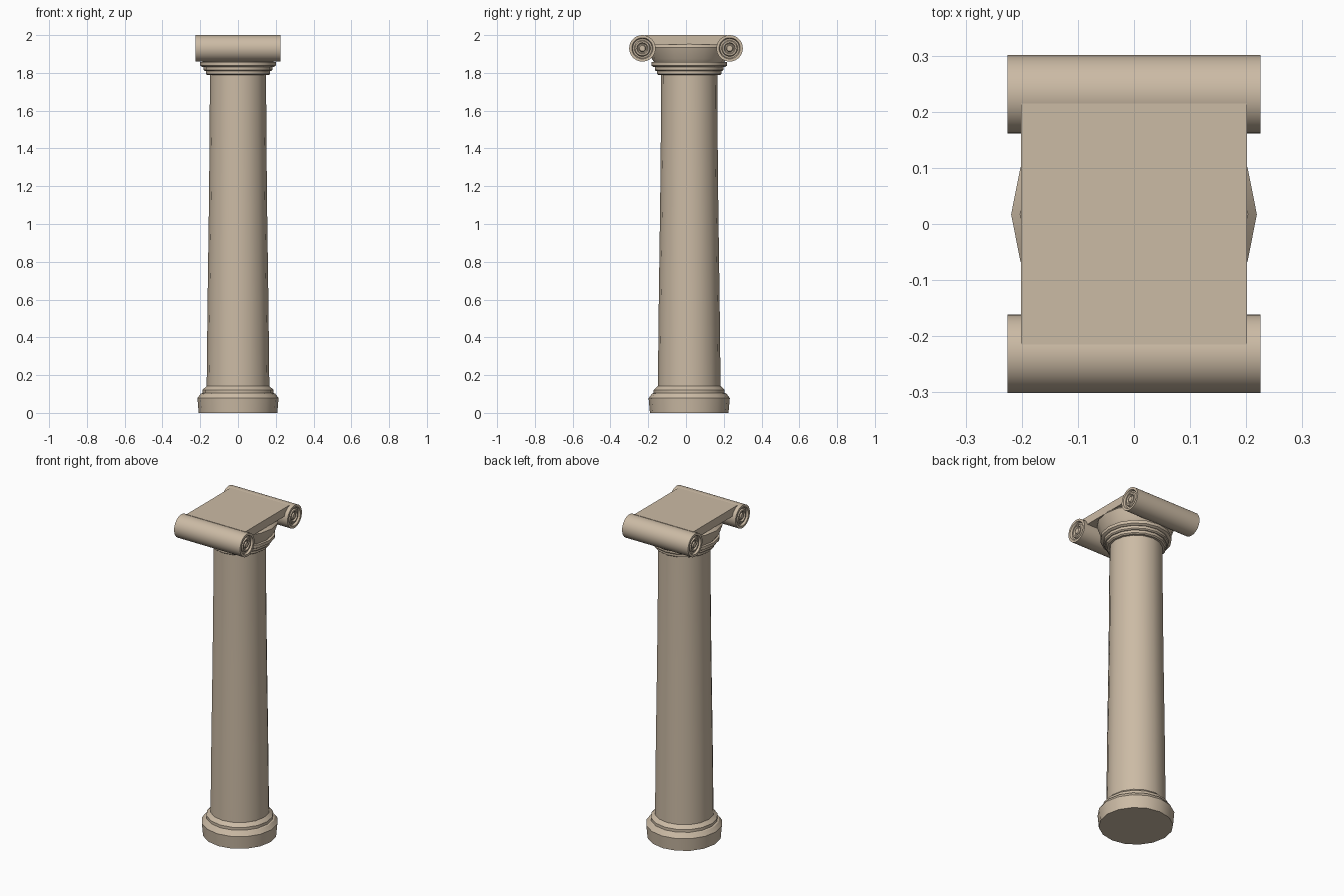
import bpy, math

if "Cube" in bpy.data.objects:
    bpy.data.objects.remove(bpy.data.objects["Cube"])

stone = bpy.data.materials.new("tan_stone")
stone.diffuse_color = (0.60, 0.495, 0.375, 1)
stone.use_nodes = True
stone.node_tree.nodes["Principled BSDF"].inputs["Base Color"].default_value = stone.diffuse_color


def lathe(name, profile, sides, place):
    """Revolve (radius, height) points; place(x, y, h) maps to the world."""
    verts, faces = [], []
    for r, h in profile:
        for i in range(sides):
            a = 2 * math.pi * i / sides
            verts.append(place(r * math.cos(a), r * math.sin(a), h))
    for k in range(len(profile) - 1):
        for i in range(sides):
            j = (i + 1) % sides
            faces.append((k * sides + i, k * sides + j,
                          (k + 1) * sides + j, (k + 1) * sides + i))
    faces.append(tuple(reversed(range(sides))))
    faces.append(tuple(range((len(profile) - 1) * sides, len(profile) * sides)))
    mesh = bpy.data.meshes.new(name)
    mesh.from_pydata(verts, [], faces)
    mesh.materials.append(stone)
    ob = bpy.data.objects.new(name, mesh)
    bpy.context.collection.objects.link(ob)
    bpy.ops.object.select_all(action='DESELECT')
    ob.select_set(True)
    bpy.context.view_layer.objects.active = ob
    bpy.ops.object.shade_smooth_by_angle(angle=math.radians(28))
    return ob


# Column parts stand slightly behind the centre
def upright(x, y, h):
    return (x, y + 0.017, h)


# Moulded base
lathe("base", [(0.208, 0), (0.215, 0.078), (0.197, 0.102), (0.188, 0.105),
               (0.188, 0.122), (0.166, 0.142)], 16, upright)

# Tapered shaft
lathe("shaft", [(0.166, 0.138), (0.161, 0.6), (0.154, 1.1), (0.150, 1.5),
                (0.149, 1.80)], 16, upright)

# Stepped necking rings
for n, (z0, z1, r0, r1) in enumerate([(1.788, 1.810, 0.162, 0.170),
                                      (1.810, 1.832, 0.176, 0.182),
                                      (1.832, 1.857, 0.190, 0.200)]):
    lathe("neck_ring_%d" % (n + 1),
          [(r0, z0), (r1, z0 + 0.006), (r1, z1)], 16, upright)

# Flared cushion under the slab
lathe("cushion", [(0.184, 1.855), (0.198, 1.875), (0.219, 1.935),
                  (0.203, 1.952)], 16, upright)

# Scroll rolls with ringed ends
half = [(0.070, 0.225), (0.056, 0.225), (0.051, 0.213), (0.043, 0.213),
        (0.038, 0.222), (0.030, 0.222), (0.025, 0.213), (0.020, 0.213),
        (0.015, 0.222)]
roll = [(r, -h) for r, h in reversed(half)] + half
for name, side in (("front_scroll", -1), ("back_scroll", 1)):
    lathe(name, roll, 32,
          lambda x, y, h, s=side: (h, s * 0.231 + x, 1.93 + y))

# Top slab joining the scrolls
bpy.ops.mesh.primitive_cube_add(size=1, location=(0, 0, 1.975))
slab = bpy.context.object
slab.name = "top_slab"
slab.scale = (0.402, 0.43, 0.05)
slab.data.materials.append(stone)

# Make every face point outwards
for ob in bpy.context.collection.objects:
    bpy.ops.object.select_all(action='DESELECT')
    ob.select_set(True)
    bpy.context.view_layer.objects.active = ob
    bpy.ops.object.mode_set(mode='EDIT')
    bpy.ops.mesh.select_all(action='SELECT')
    bpy.ops.mesh.normals_make_consistent(inside=False)
    bpy.ops.object.mode_set(mode='OBJECT')
